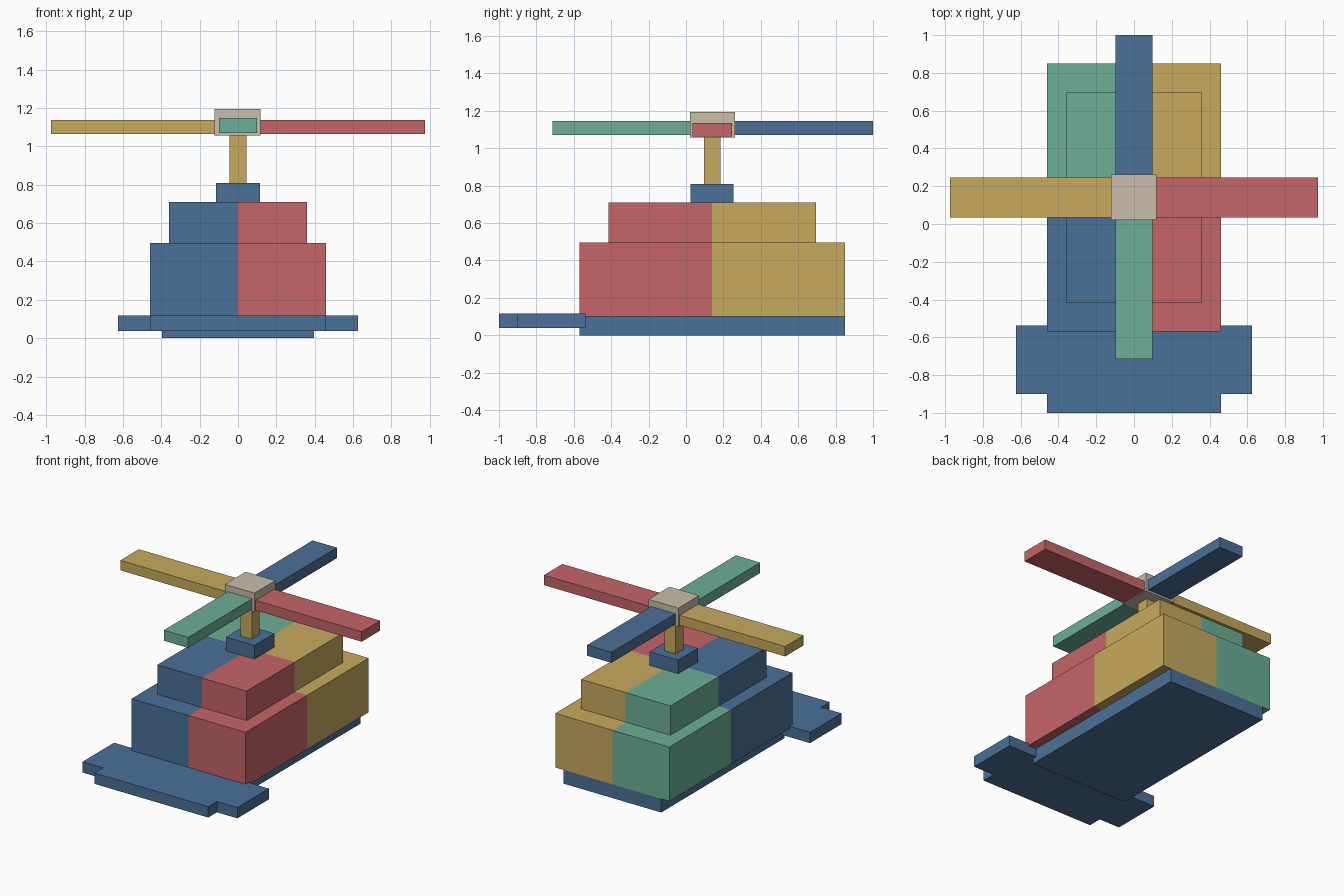
import bpy
import bmesh

default_cube = bpy.data.objects.get("Cube")
if default_cube:
    bpy.data.objects.remove(default_cube, do_unlink=True)


def make_material(name, colour):
    material = bpy.data.materials.new(name)
    material.use_nodes = True
    material.diffuse_color = (*colour, 1)
    shader = next(n for n in material.node_tree.nodes if n.type == "BSDF_PRINCIPLED")
    shader.inputs["Base Color"].default_value = (*colour, 1)
    return material


blue = make_material("blue", (0.07, 0.16, 0.31))
red = make_material("red", (0.56, 0.13, 0.14))
gold = make_material("gold", (0.57, 0.4, 0.11))
teal = make_material("teal", (0.15, 0.43, 0.31))
beige = make_material("beige", (0.58, 0.51, 0.4))


def finish(name, bm, materials):
    """Turn a bmesh into a flat-shaded scene object."""
    bmesh.ops.recalc_face_normals(bm, faces=bm.faces)
    mesh = bpy.data.meshes.new(name)
    bm.to_mesh(mesh)
    bm.free()
    for material in materials:
        mesh.materials.append(material)
    part = bpy.data.objects.new(name, mesh)
    bpy.context.collection.objects.link(part)
    return part


def box_mesh(x, y, z):
    """Box spanning the given (low, high) range on each axis."""
    bm = bmesh.new()
    bmesh.ops.create_cube(bm, size=1)
    for v in bm.verts:
        v.co = [span[0] if c < 0 else span[1] for c, span in zip(v.co, (x, y, z))]
    return bm


def box(name, material, x, y, z):
    return finish(name, box_mesh(x, y, z), [material])


def quartered_box(name, half_width, y, z):
    """Box cut through the middle both ways, one colour per quarter."""
    bm = box_mesh((-half_width, half_width), y, z)
    middle = sum(y) / 2
    for normal in ((1, 0, 0), (0, 1, 0)):
        bmesh.ops.bisect_plane(bm, geom=bm.verts[:] + bm.edges[:] + bm.faces[:],
                               plane_co=(0, middle, 0), plane_no=normal)
    for face in bm.faces:
        centre = face.calc_center_median()
        face.material_index = (centre.x > 0) + 2 * (centre.y > middle)
    return finish(name, bm, [blue, red, teal, gold])


# Hull and two-tier body
back = 0.85
front = -0.57
box("base", blue, (-0.395, 0.395), (front, back), (0, 0.1))
quartered_box("lower_body", 0.46, (front, back), (0.1, 0.495))
quartered_box("upper_body", 0.36, (-0.415, 0.695), (0.495, 0.71))

# Stepped front platform, extruded from a mirrored outline
half = [(0.46, -1), (0.46, -0.9), (0.625, -0.9), (0.625, -0.537)]
outline = half + [(-x, y) for x, y in reversed(half)]
bm = bmesh.new()
plate = bm.faces.new([bm.verts.new((x, y, 0.038)) for x, y in outline])
extruded = bmesh.ops.extrude_face_region(bm, geom=[plate])["geom"]
bmesh.ops.translate(bm, vec=(0, 0, 0.079),
                    verts=[g for g in extruded if isinstance(g, bmesh.types.BMVert)])
finish("front_platform", bm, [blue])

# Mast
box("mast_foot", blue, (-0.115, 0.115), (0.025, 0.255), (0.71, 0.81))
box("mast", gold, (-0.045, 0.045), (0.095, 0.185), (0.81, 1.06))
box("rotor_hub", beige, (-0.122, 0.118), (0.022, 0.262), (1.057, 1.194))

# Rotor blades, rooted inside the hub
along = {"x": (-0.098, 0.098), "z": (1.07, 1.147)}
across = {"y": (0.035, 0.247), "z": (1.063, 1.136)}
box("front_blade", teal, y=(-0.715, 0.1), **along)
box("back_blade", blue, y=(0.18, 1), **along)
box("left_blade", red, x=(0.05, 0.974), **across)
box("right_blade", gold, x=(-0.974, -0.05), **across)
